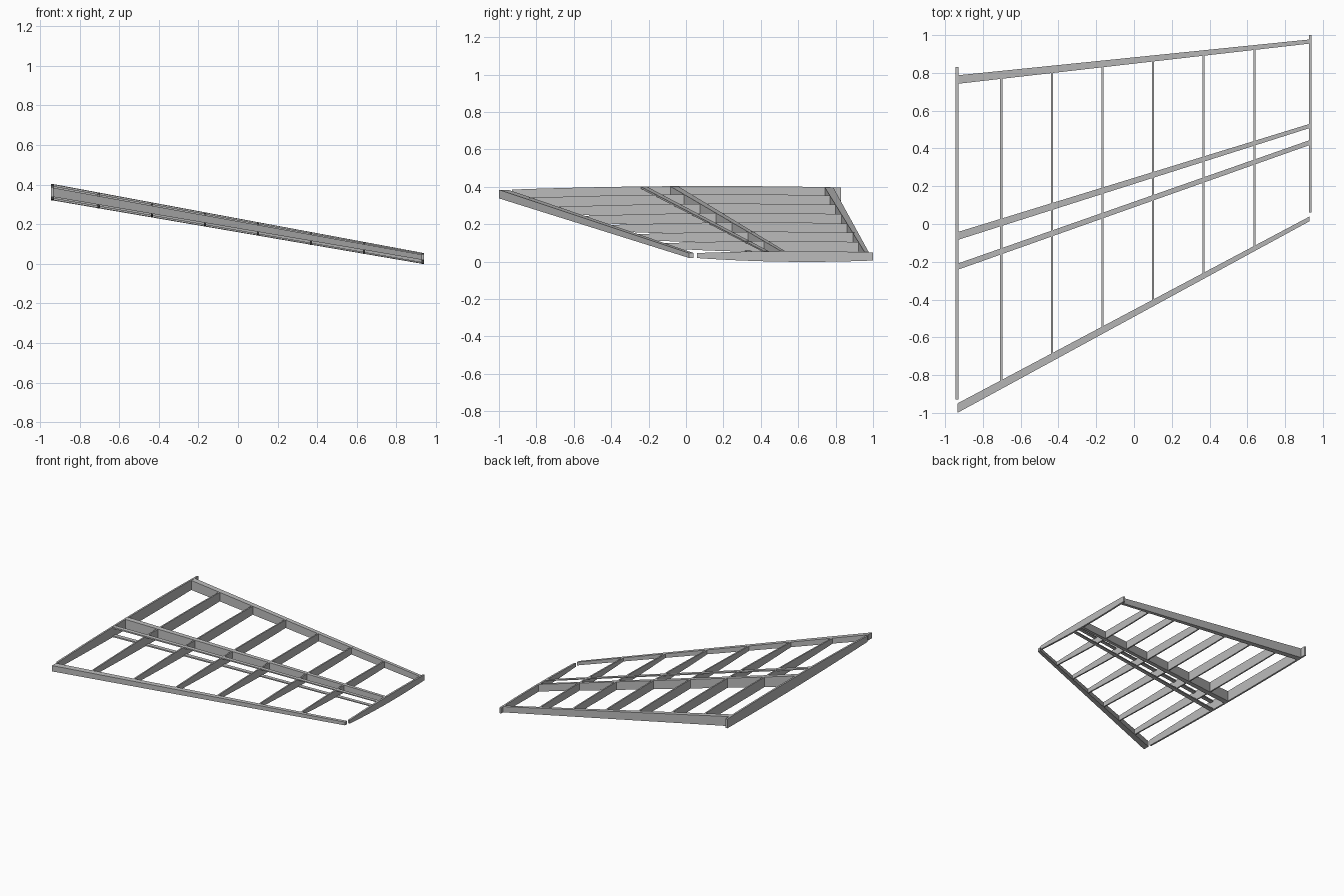
import bpy
import bmesh

cube = bpy.data.objects.get("Cube")
if cube:
    bpy.data.objects.remove(cube, do_unlink=True)

metal = bpy.data.materials.new("light_grey_metal")
metal.use_nodes = True
GREY = (0.5, 0.5, 0.5, 1)
metal.diffuse_color = GREY
metal.node_tree.nodes["Principled BSDF"].inputs["Base Color"].default_value = GREY

ROOT, TIP = -0.935, 0.93
# Heights at the leading edge, mid chord and trailing edge
ROOT_TOP, TIP_TOP = (0.384, 0.403, 0.396), (0.046, 0.056, 0.05)
ROOT_LOW, TIP_LOW = (0.338, 0.32, 0.322), (0.02, 0.0, 0.006)


def lerp(a, b, u):
    return a + (b - a) * u


def span(x):
    return (x - ROOT) / (TIP - ROOT)


def skin(x, y, root, tip):
    """Height of the wing skin: a curve along the chord, straight along the span."""
    u = span(x)
    front, back = lerp(-0.95, 0.05, u), lerp(0.82, 0.99, u)
    t = min(max((y - front) / (back - front), 0), 1)
    a, b, c = (lerp(p, q, u) for p, q in zip(root, tip))
    return a * (1 - t) * (1 - 2 * t) + 4 * b * t * (1 - t) + c * t * (2 * t - 1)


def top(x, y):
    return skin(x, y, ROOT_TOP, TIP_TOP)


def low(x, y):
    return skin(x, y, ROOT_LOW, TIP_LOW)


def loft(name, rings):
    """Skin a solid through a row of four-cornered sections."""
    bm = bmesh.new()
    loops = [[bm.verts.new(p) for p in ring] for ring in rings]
    for a, b in zip(loops, loops[1:]):
        for i in range(4):
            j = (i + 1) % 4
            bm.faces.new((a[i], a[j], b[j], b[i]))
    bm.faces.new(loops[0])
    bm.faces.new(loops[-1])
    bmesh.ops.recalc_face_normals(bm, faces=bm.faces)
    mesh = bpy.data.meshes.new(name)
    bm.to_mesh(mesh)
    bm.free()
    mesh.materials.append(metal)
    obj = bpy.data.objects.new(name, mesh)
    bpy.context.collection.objects.link(obj)


def spar(name, root_y, tip_y, cap=None):
    """Spanwise beam; cap leaves only a thin strip at the top or bottom."""
    rings = []
    for i in range(8):
        u = i / 7
        x = lerp(ROOT, TIP, u)
        y0, y1 = (lerp(a, b, u) for a, b in zip(root_y, tip_y))
        y = (y0 + y1) / 2
        z0, z1 = low(x, y), top(x, y)
        depth = lerp(0.011, 0.007, u)
        if cap == "top":
            z0 = z1 - depth
        elif cap == "bottom":
            z1 = z0 + depth
        rings.append([(x, y0, z0), (x, y1, z0), (x, y1, z1), (x, y0, z1)])
    loft(name, rings)


def rib(name, x, y0, y1, width, inset=0.0008):
    """Chordwise plate with curved top and bottom edges."""
    rings = []
    for i in range(17):
        y = lerp(y0, y1, i / 16)
        z0, z1 = low(x, y) + inset, top(x, y) - inset
        a, b = x - width / 2, x + width / 2
        rings.append([(a, y, z0), (b, y, z0), (b, y, z1), (a, y, z1)])
    loft(name, rings)


# Spanwise beams
spar("leading_edge_spar", (-1.0, -0.95), (0.015, 0.04))
spar("main_spar", (-0.085, -0.043), (0.508, 0.53))
spar("rear_spar", (0.742, 0.787), (0.955, 0.977))
for side in ("top", "bottom"):
    spar("stringer_" + side, (-0.243, -0.21), (0.418, 0.444), side)

# Ribs closing both ends
rib("root_rib", -0.937, -0.93, 0.83, 0.014, 0)
rib("tip_rib", 0.933, 0.06, 1.0, 0.014, 0)

# Inner ribs between the leading edge and the rear spar
for n in range(6):
    x = -0.703 + n * 0.268
    u = span(x)
    rib(f"inner_rib_{n + 1}", x, lerp(-0.97, 0.03, u), lerp(0.765, 0.966, u), 0.011)
